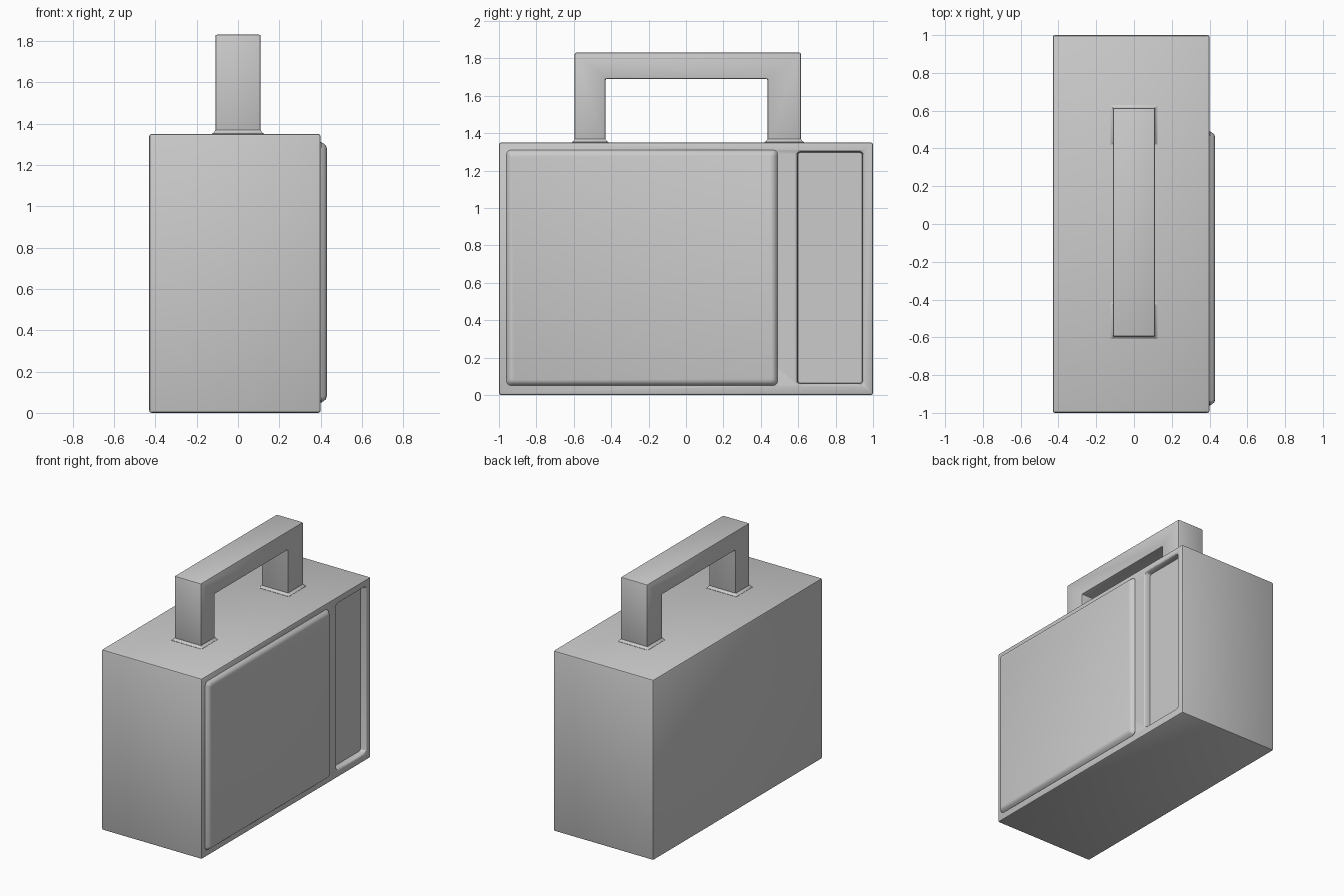
import bpy, bmesh
from math import sin, cos, pi

if "Cube" in bpy.data.objects:
    bpy.data.objects.remove(bpy.data.objects["Cube"])


def make(name, bm):
    bmesh.ops.recalc_face_normals(bm, faces=bm.faces)
    me = bpy.data.meshes.new(name)
    bm.to_mesh(me)
    bm.free()
    ob = bpy.data.objects.new(name, me)
    bpy.context.collection.objects.link(ob)
    return ob


def slab(name, u, v, rings, radius, place, segs=3):
    """Rounded rectangle lofted through (height, inset) rings."""
    bm = bmesh.new()
    loops = []
    for h, inset in rings:
        r = max(radius - inset * 0.4, 0.002)
        loop = []
        for k, (a, b) in enumerate([(1, 1), (0, 1), (0, 0), (1, 0)]):
            cu = u[a] + (-1 if a else 1) * (inset + r)
            cv = v[b] + (-1 if b else 1) * (inset + r)
            for i in range(segs + 1):
                t = (k + i / segs) * pi / 2
                loop.append(bm.verts.new(place(cu + r * cos(t), cv + r * sin(t), h)))
        loops.append(loop)
    n = len(loops[0])
    for lo, hi in zip(loops, loops[1:]):
        for i in range(n):
            bm.faces.new((lo[i], lo[(i + 1) % n], hi[(i + 1) % n], hi[i]))
    bm.faces.new(loops[0][::-1])
    bm.faces.new(loops[-1])
    return make(name, bm)


def prism(name, pts, x0, x1, bevel):
    """Outline in the y-z plane, extruded along x, with bevelled edges."""
    bm = bmesh.new()
    face = bm.faces.new([bm.verts.new((x0, y, z)) for y, z in pts])
    ext = bmesh.ops.extrude_face_region(bm, geom=[face])
    verts = [g for g in ext["geom"] if isinstance(g, bmesh.types.BMVert)]
    bmesh.ops.translate(bm, verts=verts, vec=(x1 - x0, 0, 0))
    bmesh.ops.recalc_face_normals(bm, faces=bm.faces)
    bmesh.ops.bevel(bm, geom=bm.edges[:], offset=bevel, segments=2,
                    profile=0.5, affect='EDGES', clamp_overlap=True)
    return make(name, bm)


def on_side(u, v, h):
    return (h, u, v)


def on_top(u, v, h):
    return (u, v, h)


# Main casing
body = prism("casing", [(-1, 0), (1, 0), (1, 1.35), (-1, 1.35)], -0.43, 0.40, 0.012)

# Recessed control panel cut into the right side
cutter = slab("panel_cutter", (0.58, 0.96), (0.045, 1.315),
              [(0.355, 0.018), (0.388, 0.016), (0.396, 0.012), (0.401, 0.004), (0.45, 0.004)],
              0.025, on_side)
cutter.hide_render = True
cut = body.modifiers.new("recess", 'BOOLEAN')
cut.operation = 'DIFFERENCE'
cut.solver = 'EXACT'
cut.object = cutter
bpy.context.view_layer.objects.active = body
bpy.ops.object.modifier_apply(modifier=cut.name)
bpy.data.objects.remove(cutter)

# Raised door
door = slab("door", (-0.96, 0.49), (0.05, 1.31),
            [(0.38, 0), (0.403, 0), (0.416, 0.008), (0.425, 0.016), (0.43, 0.03)],
            0.025, on_side)

# Carrying handle
handle = prism("handle", [(-0.595, 1.34), (-0.43, 1.34), (-0.43, 1.69), (0.435, 1.69),
                          (0.435, 1.34), (0.615, 1.34), (0.615, 1.83), (-0.595, 1.83)],
               -0.11, 0.11, 0.008)

# Flared handle feet
feet = [slab(n, (-0.125, 0.125), yr,
             [(1.34, 0), (1.352, 0), (1.357, 0.008), (1.368, 0.015)], 0.004, on_top, 1)
        for n, yr in (("front_handle_foot", (-0.61, -0.415)),
                      ("back_handle_foot", (0.42, 0.63)))]

for ob in [body, door, handle] + feet:
    bpy.ops.object.select_all(action='DESELECT')
    ob.select_set(True)
    bpy.context.view_layer.objects.active = ob
    bpy.ops.object.shade_smooth_by_angle(angle=0.5)
